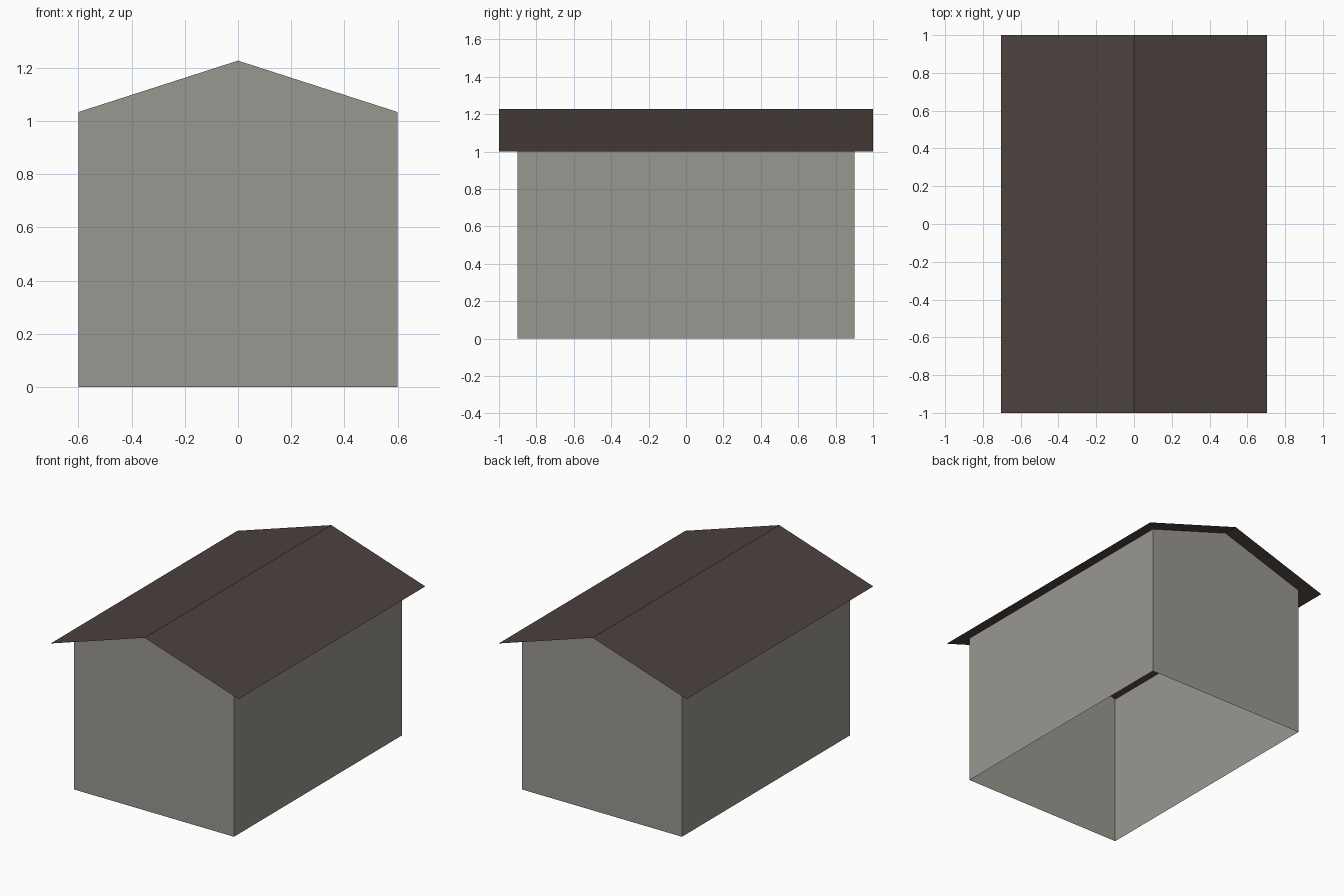
import bpy
import bmesh

cube = bpy.data.objects.get("Cube")
if cube:
    bpy.data.objects.remove(cube, do_unlink=True)

RIDGE, EAVE = 1.227, 1.0
ROOF_X, ROOF_Y = 0.705, 1.0
WALL_X, WALL_Y = 0.6, 0.9
WALL_TOP = RIDGE - (RIDGE - EAVE) * WALL_X / ROOF_X


def make_material(name, color):
    mat = bpy.data.materials.new(name)
    mat.use_nodes = True
    mat.diffuse_color = color
    bsdf = mat.node_tree.nodes["Principled BSDF"]
    bsdf.inputs["Base Color"].default_value = color
    bsdf.inputs["Roughness"].default_value = 0.9
    return mat


def extrude_profile(name, profile, half_length, mat, capped=False):
    """Sweep an open x-z profile along y as thin sheets, with optional end faces."""
    bm = bmesh.new()
    front, back = [[bm.verts.new((x, y, z)) for x, z in profile]
                   for y in (-half_length, half_length)]
    for i in range(len(profile) - 1):
        if capped and profile[i][1] > 0 and profile[i + 1][1] > 0:
            continue  # the roof covers this span
        bm.faces.new((front[i], front[i + 1], back[i + 1], back[i]))
    if capped:
        bm.faces.new(front[::-1])
        bm.faces.new(back)
    mesh = bpy.data.meshes.new(name)
    bm.to_mesh(mesh)
    bm.free()
    mesh.materials.append(mat)
    obj = bpy.data.objects.new(name, mesh)
    bpy.context.collection.objects.link(obj)
    return obj


# Gabled walls, open at the floor and under the roof
walls_mat = make_material("warm grey plaster", (0.32, 0.31, 0.28, 1))
extrude_profile("walls",
                [(-WALL_X, 0), (-WALL_X, WALL_TOP), (0, RIDGE),
                 (WALL_X, WALL_TOP), (WALL_X, 0)],
                WALL_Y, walls_mat, capped=True)

# Thin overhanging roof with two slopes
roof_mat = make_material("dark brown roofing", (0.072, 0.054, 0.047, 1))
extrude_profile("roof", [(-ROOF_X, EAVE), (0, RIDGE), (ROOF_X, EAVE)],
                ROOF_Y, roof_mat)
